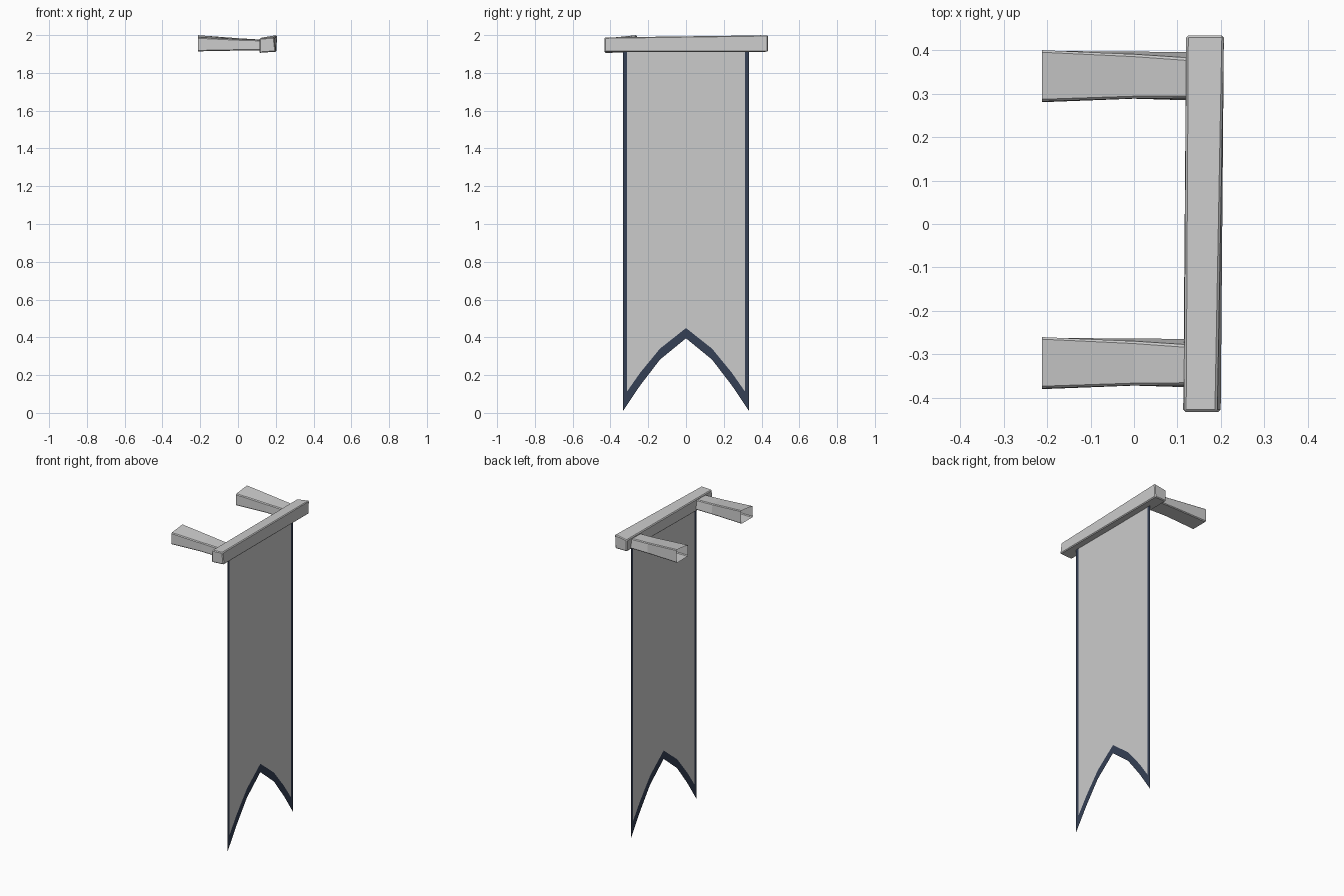
import bpy, bmesh

if "Cube" in bpy.data.objects:
    bpy.data.objects.remove(bpy.data.objects["Cube"])

navy = bpy.data.materials.new("navy_trim")
navy.diffuse_color = (0.035, 0.05, 0.09, 1)
navy.use_nodes = True
navy.node_tree.nodes["Principled BSDF"].inputs["Base Color"].default_value = navy.diffuse_color


def make_object(name, verts, faces, bevel=0.0, material=None):
    bm = bmesh.new()
    vs = [bm.verts.new(v) for v in verts]
    for f in faces:
        bm.faces.new([vs[i] for i in f])
    if bevel:
        bmesh.ops.recalc_face_normals(bm, faces=bm.faces)
        edges = [e for e in bm.edges if not e.is_boundary and e.calc_face_angle(0) > 0.5]
        bmesh.ops.bevel(bm, geom=edges, offset=bevel, segments=1, affect='EDGES')
    mesh = bpy.data.meshes.new(name)
    bm.to_mesh(mesh)
    bm.free()
    obj = bpy.data.objects.new(name, mesh)
    bpy.context.collection.objects.link(obj)
    if material:
        mesh.materials.append(material)
    return obj


def loft(name, rings, cap_start, cap_end, bevel):
    """Join four-sided cross-sections into one hewn beam."""
    verts = [v for ring in rings for v in ring]
    faces = []
    for r in range(len(rings) - 1):
        for i in range(4):
            j = (i + 1) % 4
            faces.append((r * 4 + i, r * 4 + j, r * 4 + 4 + j, r * 4 + 4 + i))
    n = len(verts)
    if cap_start:
        faces.append((3, 2, 1, 0))
    if cap_end:
        faces.append((n - 4, n - 3, n - 2, n - 1))
    return make_object(name, verts, faces, bevel)


# Crossbar: slightly irregular, taller towards +y; sections in (x, z)
near = [(0.113, 1.906), (0.200, 1.912), (0.191, 1.988), (0.115, 1.984)]
far = [(0.120, 1.912), (0.203, 1.912), (0.207, 2.0), (0.120, 1.986)]
loft("crossbar", [[(x, -0.432, z) for x, z in near],
                  [(x, 0.434, z) for x, z in far]], True, True, 0.005)

# Wall brackets: waisted, open at the wall end; sections in (y offset, z)
sections = {
    -0.212: [(-0.060, 1.914), (0.058, 1.914), (0.060, 2.0), (-0.058, 1.988)],
    0.0: [(-0.052, 1.918), (0.057, 1.918), (0.050, 1.984), (-0.051, 1.978)],
    0.125: [(-0.056, 1.918), (0.057, 1.918), (0.041, 1.976), (-0.050, 1.974)],
}
for label, cy in (("left", -0.32), ("right", 0.34)):
    loft("bracket_" + label,
         [[(x, cy + y, z) for y, z in s] for x, s in sections.items()],
         False, True, 0.005)

# Banner cloth and trim share these half-profiles (y, z), mirrored in y
CX, TOP = 0.16, 1.93
outer = [(0, 0.395), (0.138, 0.282), (0.243, 0.145), (0.334, 0.01), (0.334, TOP)]
inner = [(0, 0.449), (0.138, 0.340), (0.243, 0.212), (0.313, 0.112), (0.313, TOP)]

trim_v, trim_f, cloth_v, cloth_f = [], [], [], []
for side in (1, -1):
    base = len(trim_v)
    trim_v += [(CX, side * y, z) for y, z in outer + inner]
    cbase = len(cloth_v)
    cloth_v += [(CX, side * y, z) for y, z in inner[:4]]
    cloth_v += [(CX, side * y, TOP) for y, z in inner[:4]]
    for i in range(4):
        f = (base + i, base + i + 1, base + i + 6, base + i + 5)
        trim_f.append(f[::side])
        if i < 3:
            c = (cbase + i, cbase + i + 1, cbase + i + 5, cbase + i + 4)
            cloth_f.append(c[::side])

make_object("banner_cloth", cloth_v, cloth_f)
make_object("banner_trim", trim_v, trim_f, material=navy)
